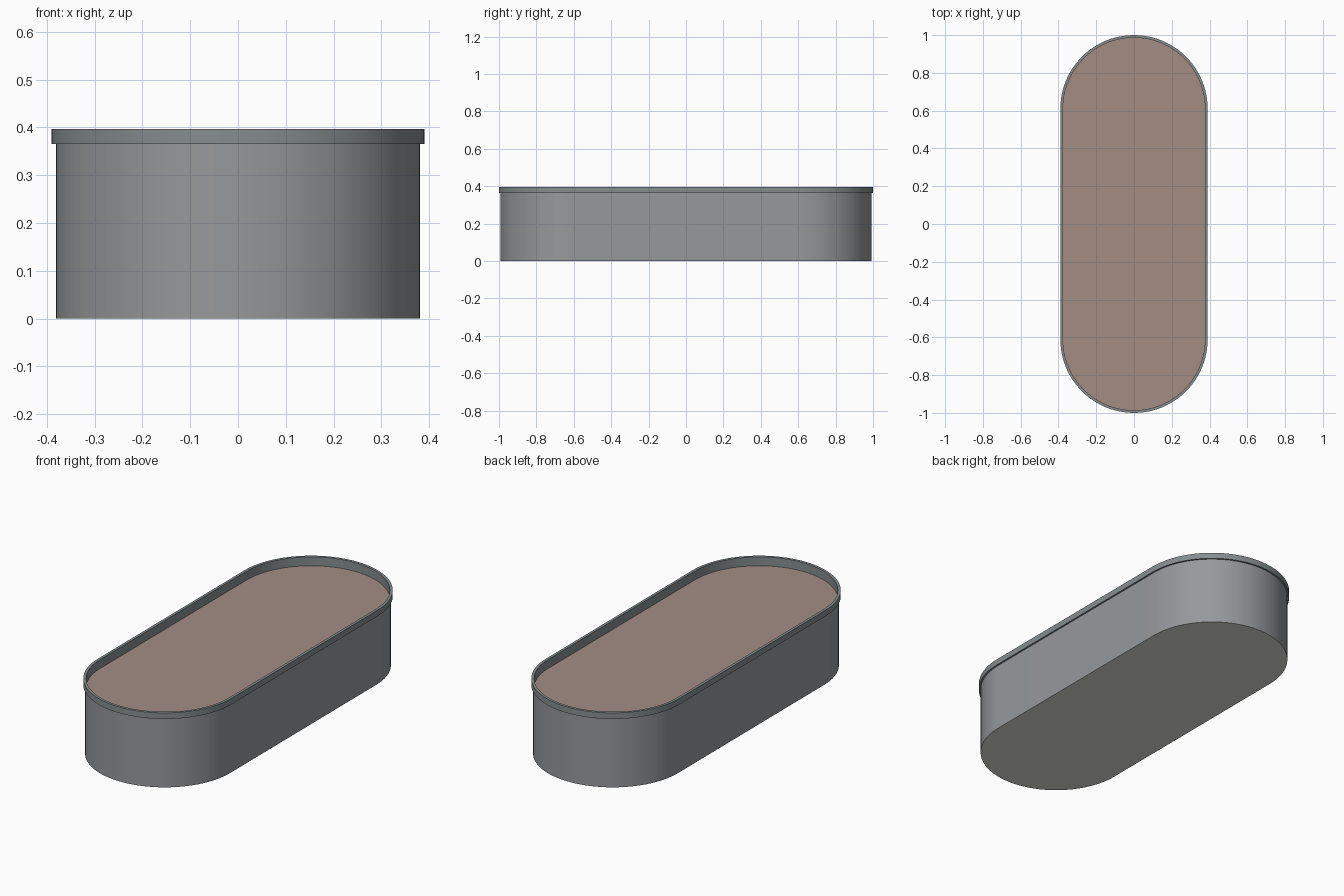
import bpy, math

if "Cube" in bpy.data.objects:
    bpy.data.objects.remove(bpy.data.objects["Cube"])

HALF = 0.61      # half length of the straight sides
SEG = 48         # segments per rounded end


def material(name, col):
    m = bpy.data.materials.new(name)
    m.diffuse_color = (*col, 1)
    m.use_nodes = True
    m.node_tree.nodes["Principled BSDF"].inputs["Base Color"].default_value = m.diffuse_color
    return m


def stadium(r, z):
    """Ring of points: two half circles joined by straight sides."""
    pts = []
    for start, cy in ((0, HALF), (math.pi, -HALF)):
        for i in range(SEG + 1):
            a = start + math.pi * i / SEG
            pts.append((r * math.cos(a), cy + r * math.sin(a), z))
    return pts


def loft(name, profile, mat, cap_start=False, cap_end=False):
    """Sweep a (radius, height) profile around the stadium outline."""
    n = 2 * (SEG + 1)
    verts = [p for r, z in profile for p in stadium(r, z)]
    k = len(profile)
    faces = []
    for j in range(k - 1):
        a, b = j * n, (j + 1) * n
        for i in range(n):
            i2 = (i + 1) % n
            faces.append((a + i, a + i2, b + i2, b + i))
    if cap_start:
        faces.append(tuple(reversed(range(n))))
    if cap_end:
        faces.append(tuple(range((k - 1) * n, k * n)))
    me = bpy.data.meshes.new(name)
    me.from_pydata(verts, [], faces)
    me.materials.append(mat)
    ob = bpy.data.objects.new(name, me)
    bpy.context.collection.objects.link(ob)
    bpy.ops.object.select_all(action='DESELECT')
    bpy.context.view_layer.objects.active = ob
    ob.select_set(True)
    bpy.ops.object.shade_smooth_by_angle(angle=math.radians(30))
    return ob


grey = material("grey metal", (0.305, 0.319, 0.332))
rim_grey = material("rim grey", (0.24, 0.27, 0.275))
pale = material("pale base", (0.74, 0.74, 0.72))
brown = material("brown soil", (0.37, 0.266, 0.231))

# Trough wall with its base plate in a paler colour
trough = loft("trough", [(0.381, 0), (0.381, 0.365)], grey, cap_start=True)
trough.data.materials.append(pale)
for f in trough.data.polygons:
    if f.normal.z < -0.9:
        f.material_index = 1

# Protruding rim band and inner lip down to the soil
loft("rim", [(0.381, 0.365), (0.39, 0.365), (0.39, 0.397),
             (0.376, 0.397), (0.376, 0.35)], rim_grey)

# Soil fill
loft("soil", [(0.376, 0.34), (0.376, 0.35)], brown, cap_end=True)
